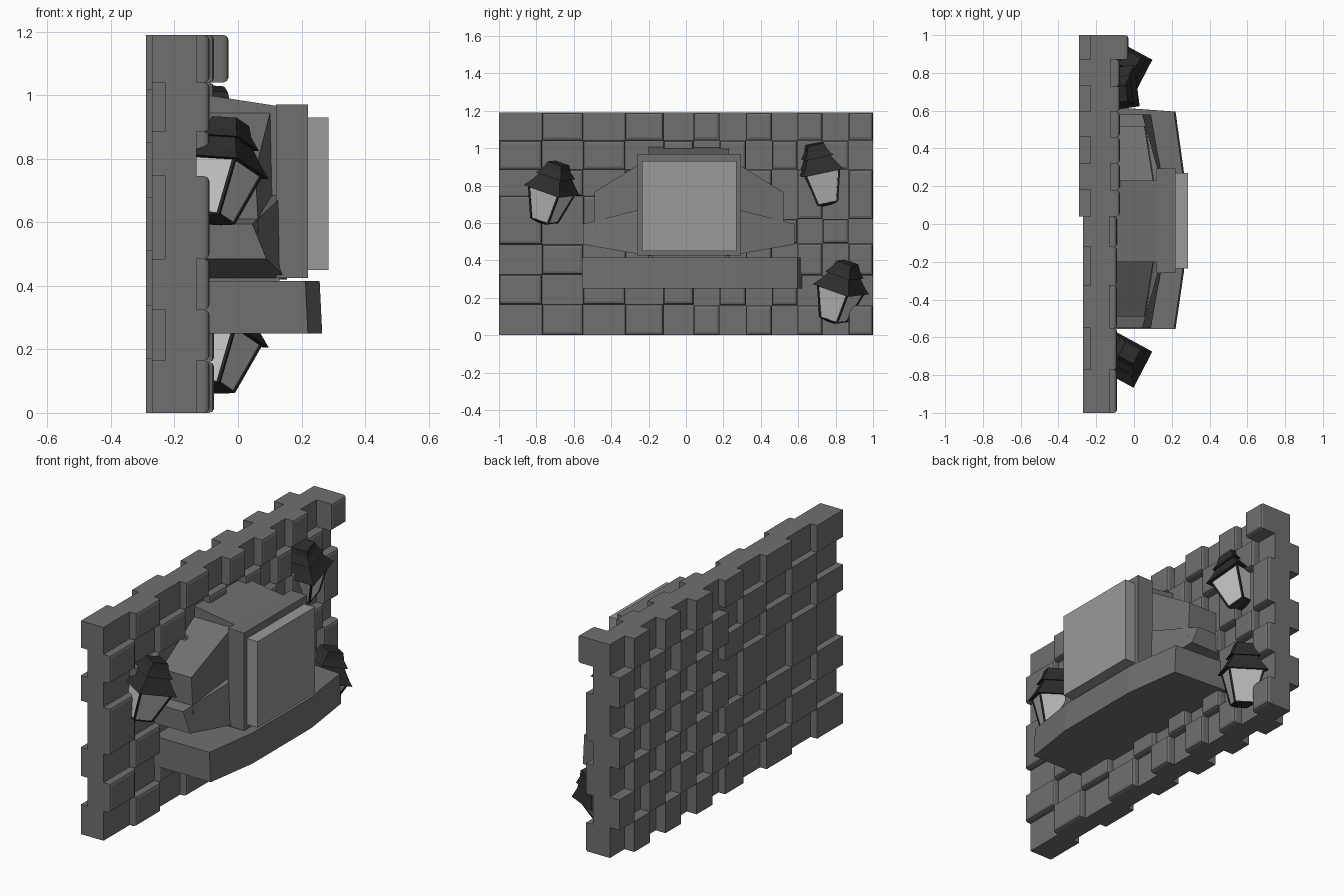
import bpy, bmesh, math
from mathutils import Matrix, Vector

if "Cube" in bpy.data.objects:
    bpy.data.objects.remove(bpy.data.objects["Cube"])


def material(name, v):
    m = bpy.data.materials.new(name)
    m.diffuse_color = (v, v, v, 1)
    m.use_nodes = True
    m.node_tree.nodes["Principled BSDF"].inputs["Base Color"].default_value = m.diffuse_color
    return m


stone = material("stone", 0.16)
plate = material("panel_stone", 0.32)
dark = material("dark_metal", 0.025)
pale = material("lantern_glass", 0.55)


def finish(name, bm, mat):
    bmesh.ops.recalc_face_normals(bm, faces=bm.faces)
    me = bpy.data.meshes.new(name)
    bm.to_mesh(me)
    bm.free()
    ob = bpy.data.objects.new(name, me)
    bpy.context.collection.objects.link(ob)
    me.materials.append(mat)
    return ob


def add_box(bm, lo, hi):
    size = [b - a for a, b in zip(lo, hi)]
    mid = [(a + b) / 2 for a, b in zip(lo, hi)]
    m = Matrix.Translation(mid) @ Matrix.Diagonal((*size, 1))
    bmesh.ops.create_cube(bm, size=1, matrix=m)


def box(name, lo, hi, mat=stone):
    bm = bmesh.new()
    add_box(bm, lo, hi)
    return finish(name, bm, mat)


def loft(name, rings, mat=stone):
    """Skin matching rings of points and cap both ends."""
    bm = bmesh.new()
    vs = [[bm.verts.new(p) for p in r] for r in rings]
    n = len(rings[0])
    for a, b in zip(vs, vs[1:]):
        for i in range(n):
            bm.faces.new((a[i], a[(i + 1) % n], b[(i + 1) % n], b[i]))
    bm.faces.new(vs[0])
    bm.faces.new(vs[-1])
    return finish(name, bm, mat)


# Wall slab, coarse half and fine half
box("wall_core_coarse", (-.23, -1, 0), (-.13, .04, 1.19))
box("wall_core_fine", (-.23, .04, 0), (-.125, 1, 1.19))


# Checkerboard of raised bricks on both faces of the wall
def bricks(name, ys, zs, x0, x1, parity, bevel):
    bm = bmesh.new()
    for c in range(len(ys) - 1):
        for r in range(len(zs) - 1):
            if (r + c) % 2 == parity:
                corner = bevel and ys[c + 1] == 1 and r == len(zs) - 2
                add_box(bm, (x0, ys[c], zs[r]), (-.03 if corner else x1, ys[c + 1], zs[r + 1]))
    if bevel:
        edges = [e for e in bm.edges if all(v.co.x > x1 - .001 for v in e.verts)]
        bmesh.ops.bevel(bm, geom=edges, offset=.016, segments=2, profile=.5, affect='EDGES')
    finish(name, bm, stone)


ys_coarse = [-1, -.77, -.55, -.325, -.12, .04]
ys_fine = [.04, .18, .32, .46, .595, .73, .87, 1]
zs_coarse = [0, .165, .325, .485, .745, .885, 1.04, 1.19]
zs_fine = [0, .16, .32, .49, .62, .885, 1.04, 1.19]
zs_even = [i * .17 for i in range(8)]
bricks("front_bricks_coarse", ys_coarse, zs_coarse, -.14, -.09, 1, True)
bricks("front_bricks_fine", ys_fine, zs_fine, -.14, -.075, 0, True)
bricks("back_bricks_coarse", ys_coarse, zs_coarse, -.27, -.22, 0, False)
bricks("back_bricks_fine", ys_fine, zs_even, -.29, -.22, 1, False)

# Bowed ledge, its front leaning in slightly at the top
plan = [(-.13, .62), (.22, .595), (.265, .27), (.265, -.25), (.22, -.555), (-.13, -.555)]
loft("ledge", [[(x - (d if x > 0 else 0), y, z) for x, y in plan]
               for z, d in ((.25, 0), (.415, .008))])

# Central housing with sloping top, box and front panel
prof = [(-.13, .40), (.13, .40), (.13, .965), (-.13, 1.005)]
loft("housing", [[(x, y, z) for x, z in prof] for y in (-.20, .23)])
box("front_box", (.12, -.26, .425), (.22, .295, .97))
box("front_panel", (.21, -.235, .45), (.285, .27, .93), plate)


# Slanted side wings, mirrored about the housing: (y, (x low, z low), (x high, z high))
def wing(name, side, *sections):
    rings = []
    for y, (xl, zl), (xh, zh) in sections:
        yy = .015 + side * y
        rings.append([(-.13, yy, zl), (xl, yy, zl), (xh, yy, zh), (-.13, yy, zh)])
    loft(name, rings)


for side, tag in ((-1, "left"), (1, "right")):
    wing("upper_wing_" + tag, side, (.19, (.115, .5), (.105, .96)), (.505, (.065, .56), (.055, .765)))
    wing("lower_wing_" + tag, side, (.19, (.155, .42), (.15, .69)), (.565, (.09, .485), (.045, .595)))


# Tilted square lanterns
def ring(r, z):
    return [Vector((sx * r, sy * r, z)) for sx, sy in ((-1, -1), (1, -1), (1, 1), (-1, 1))]


def lantern(tag, loc, lean, yaw):
    rot = Vector((0, 0, 1)).rotation_difference(Vector((*lean, 1))).to_matrix().to_4x4()
    m = Matrix.Translation(loc) @ rot @ Matrix.Rotation(math.radians(yaw), 4, 'Z')
    roof = [(.113, -.01), (.086, .03), (.064, .07), (.078, .07), (.055, .105), (.044, .14)]
    parts = [loft("lantern_glass_" + tag, [ring(.052, -.18), ring(.094, 0)], pale),
             loft("lantern_base_" + tag, [ring(.025, -.195), ring(.054, -.182), ring(.055, -.175)], dark),
             loft("lantern_roof_" + tag, [ring(r, z) for r, z in roof], dark)]
    for i, (a, b) in enumerate(zip(ring(.052, -.18), ring(.094, 0))):
        d = ring(.005, 0)
        parts.append(loft(f"lantern_bar_{tag}_{i}", [[a + k for k in d], [b + k for k in d]], dark))
    for p in parts:
        p.matrix_world = m


lantern("left", (-.05, -.715, .785), (.2, .25), -28)
lantern("right_low", (-.05, .83, .255), (.2, .25), -28)
lantern("right_high", (-.095, .715, .885), (.1, -.2), 8)
